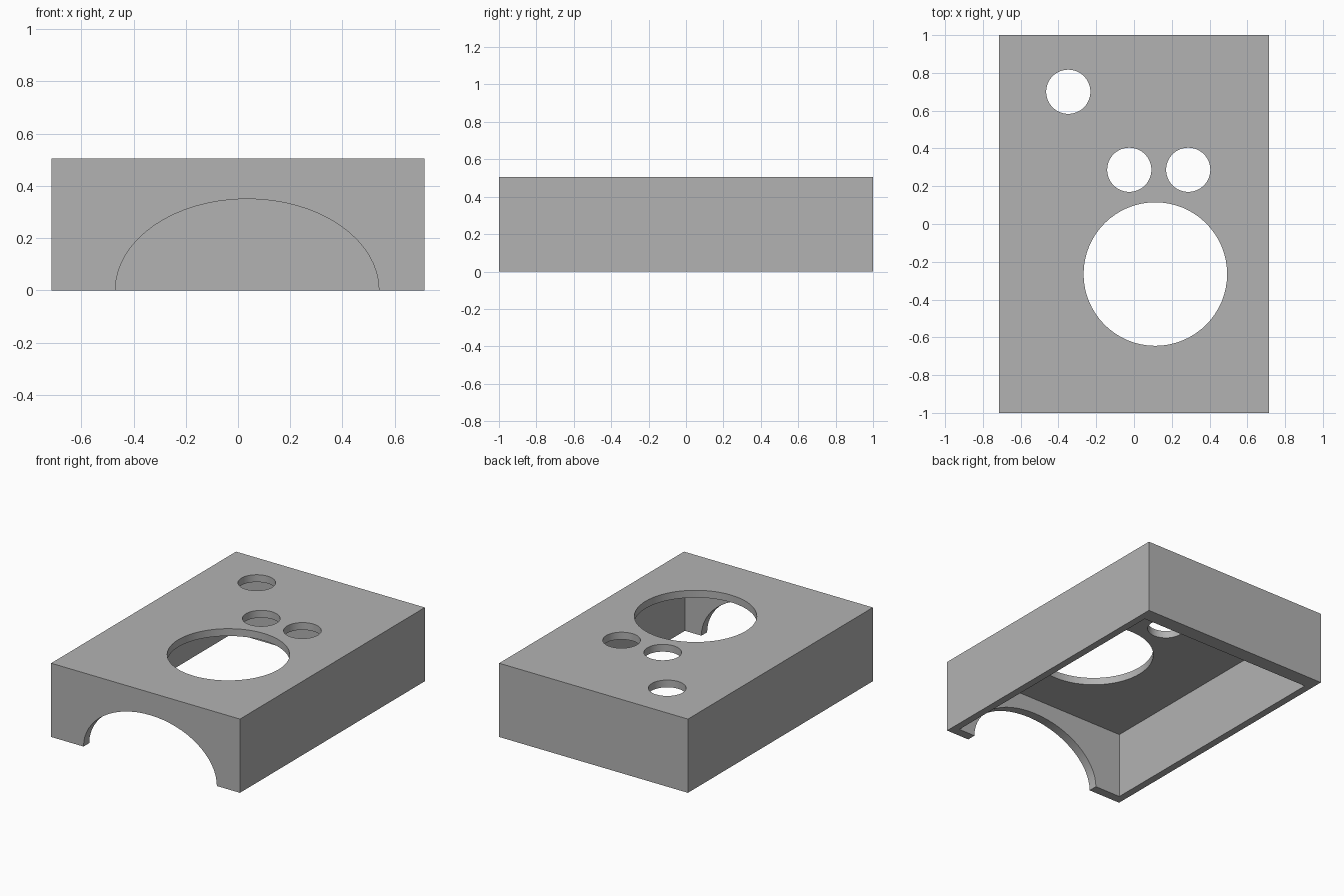
import bpy
import math

default = bpy.data.objects.get("Cube")
if default:
    bpy.data.objects.remove(default, do_unlink=True)

W, L, H = 1.43, 2.0, 0.505
SIDE, FRONT, BACK, TOP = 0.05, 0.062, 0.10, 0.05

grey = bpy.data.materials.new("plain grey")
grey.use_nodes = True
colour = (0.45, 0.45, 0.45, 1)
grey.diffuse_color = colour
grey.node_tree.nodes["Principled BSDF"].inputs["Base Color"].default_value = colour


def box(name, x0, x1, y0, y1, z0, z1):
    bpy.ops.mesh.primitive_cube_add(
        size=1, location=((x0 + x1) / 2, (y0 + y1) / 2, (z0 + z1) / 2))
    ob = bpy.context.object
    ob.name = name
    ob.scale = (x1 - x0, y1 - y0, z1 - z0)
    bpy.ops.object.transform_apply(location=True, rotation=False, scale=True)
    return ob


def cylinder(name, location, rx, ry, depth, sides, tilt=0):
    bpy.ops.mesh.primitive_cylinder_add(
        vertices=sides, radius=1, depth=depth, location=location,
        rotation=(tilt, 0, 0))
    ob = bpy.context.object
    ob.name = name
    ob.scale = (rx, ry, 1)
    bpy.ops.object.transform_apply(location=True, rotation=True, scale=True)
    return ob


# Outer casing
casing = box("casing", -W / 2, W / 2, -L / 2, L / 2, 0, H)
casing.data.materials.append(grey)

# Hollow underside
cutters = [box("hollow_cutter", -W / 2 + SIDE, W / 2 - SIDE,
               -L / 2 + FRONT, L / 2 - BACK, -0.2, H - TOP)]

# Round openings in the top: x, y, radius
for i, (x, y, r) in enumerate([(0.113, -0.265, 0.38), (-0.348, 0.70, 0.117),
                               (-0.025, 0.287, 0.117), (0.287, 0.287, 0.117)]):
    cutters.append(cylinder(f"top_hole_cutter_{i}", (x, y, H), r, r, 0.3, 64))

# Half-oval arch through the front wall
cutters.append(cylinder("arch_cutter", (0.035, -L / 2, 0), 0.505, 0.35,
                        0.3, 64, math.pi / 2))

bpy.context.view_layer.objects.active = casing
for cutter in cutters:
    cutter.hide_render = True
    mod = casing.modifiers.new(cutter.name, 'BOOLEAN')
    mod.operation = 'DIFFERENCE'
    mod.solver = 'EXACT'
    mod.object = cutter
    bpy.ops.object.modifier_apply(modifier=mod.name)
for cutter in cutters:
    bpy.data.objects.remove(cutter, do_unlink=True)

# Smooth hole walls, sharp box edges
bpy.ops.object.select_all(action='DESELECT')
casing.select_set(True)
bpy.context.view_layer.objects.active = casing
bpy.ops.object.shade_smooth_by_angle(angle=math.radians(30))
